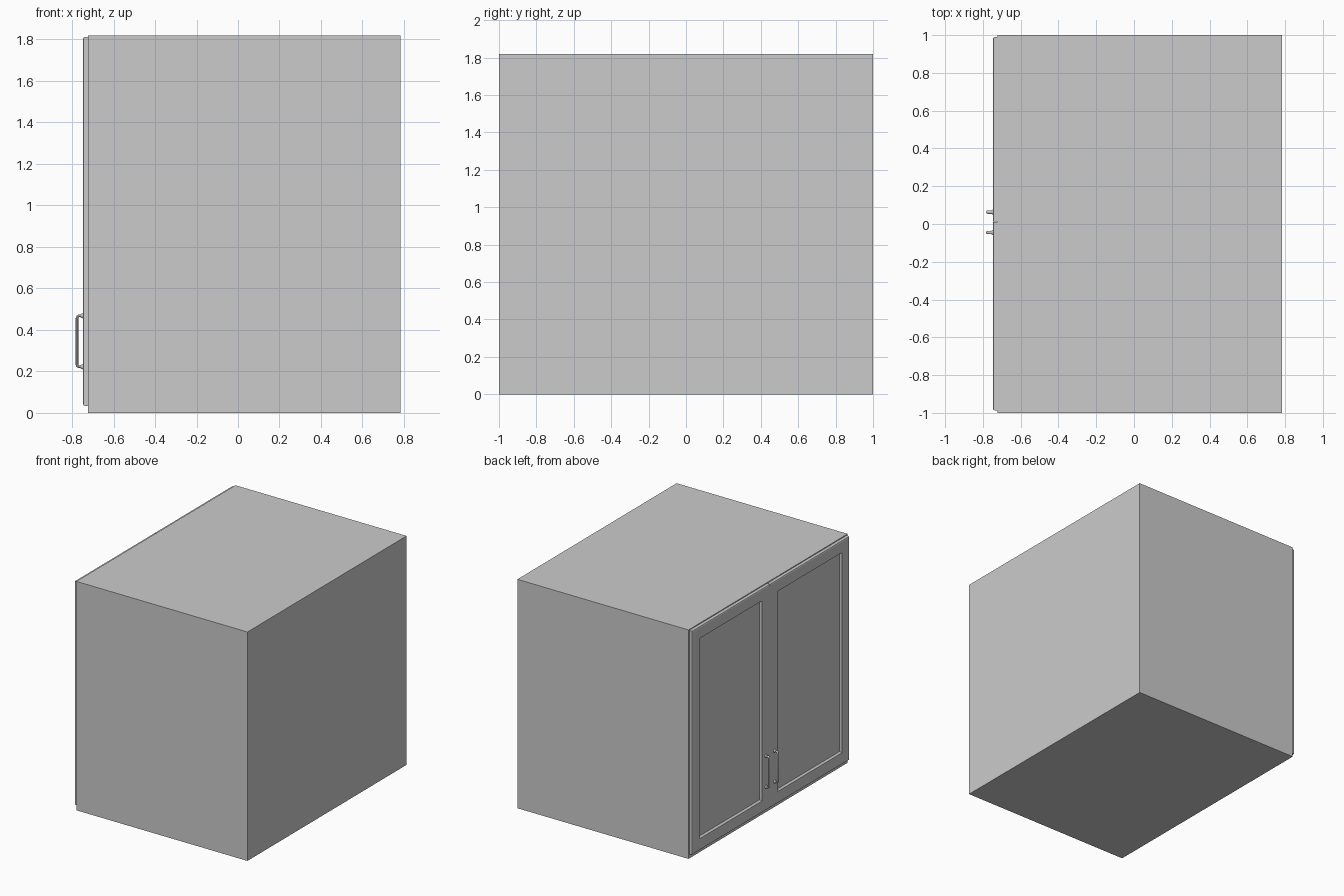
import bpy, bmesh, math
from mathutils import Matrix

if "Cube" in bpy.data.objects:
    bpy.data.objects.remove(bpy.data.objects["Cube"])

H = 1.82              # cabinet height
BODY_X = -0.722       # plane where the doors meet the cabinet
DOOR_X = -0.747       # front plane of the doors


def add_object(name, bm):
    bmesh.ops.recalc_face_normals(bm, faces=bm.faces[:])
    me = bpy.data.meshes.new(name)
    bm.to_mesh(me)
    bm.free()
    ob = bpy.data.objects.new(name, me)
    bpy.context.collection.objects.link(ob)
    return ob


# Cabinet body
bm = bmesh.new()
bmesh.ops.create_cube(bm, size=1)
bmesh.ops.scale(bm, vec=(0.783 - BODY_X, 2, H), verts=bm.verts)
bmesh.ops.translate(bm, vec=((0.783 + BODY_X) / 2, 0, H / 2), verts=bm.verts)
add_object("cabinet_body", bm)


def door(name, outer, inner, z0=0.033, z1=1.813):
    """Framed door from nested rings; the outer edge is chamfered, the meeting edge is square."""
    s = 1 if outer > inner else -1
    # x position, inset on outer/top/bottom sides, inset on meeting side
    rings = [(BODY_X, 0, 0), (DOOR_X + 0.010, 0, 0), (DOOR_X + 0.003, 0.003, 0),
             (DOOR_X, 0.010, 0), (DOOR_X, 0.094, 0.097), (DOOR_X + 0.015, 0.104, 0.107)]
    bm = bmesh.new()
    loops = []
    for x, a, b in rings:
        yo, yi = outer - s * a, inner + s * b
        loops.append([bm.verts.new((x, y, z)) for y, z in
                      ((yo, z0 + a), (yi, z0 + a), (yi, z1 - a), (yo, z1 - a))])
    for p, q in zip(loops, loops[1:]):
        for i in range(4):
            j = (i + 1) % 4
            bm.faces.new((p[i], p[j], q[j], q[i]))
    bm.faces.new(loops[0])
    bm.faces.new(loops[-1])
    add_object(name, bm)


# Two doors
door("left_door", 0.990, 0.014)
door("right_door", -0.987, 0.010)


def handle(name, y):
    """Rounded U-shaped pull swept with an oval section, with flared feet."""
    zb, zt, xo, r = 0.222, 0.468, -0.776, 0.012
    path = [(DOOR_X + 0.002, zb)]
    for cz, start in ((zb + r, -90), (zt - r, -180)):
        for k in range(5):
            a = math.radians(start - k * 22.5)
            path.append((xo + r + r * math.cos(a), cz + r * math.sin(a)))
    path.append((DOOR_X + 0.002, zt))
    bm = bmesh.new()
    n, loops = 12, []
    for i, (x, z) in enumerate(path):
        p, q = path[max(i - 1, 0)], path[min(i + 1, len(path) - 1)]
        length = math.hypot(q[0] - p[0], q[1] - p[1])
        nx, nz = -(q[1] - p[1]) / length, (q[0] - p[0]) / length
        ring = []
        for k in range(n):
            t = 2 * math.pi * k / n
            u, v = 0.0065 * math.cos(t), 0.009 * math.sin(t)
            ring.append(bm.verts.new((x + nx * u, y + v, z + nz * u)))
        loops.append(ring)
    for p, q in zip(loops, loops[1:]):
        for k in range(n):
            bm.faces.new((p[k], p[(k + 1) % n], q[(k + 1) % n], q[k]))
    bm.faces.new(loops[0])
    bm.faces.new(loops[-1])
    # Flared feet
    for z in (zb, zt):
        m = Matrix.Translation((DOOR_X - 0.005, y, z)) @ Matrix.Rotation(-math.pi / 2, 4, 'Y')
        bmesh.ops.create_cone(bm, cap_ends=True, segments=16, radius1=0.014,
                              radius2=0.008, depth=0.012, matrix=m)
    ob = add_object(name, bm)
    bpy.ops.object.select_all(action='DESELECT')
    ob.select_set(True)
    bpy.context.view_layer.objects.active = ob
    bpy.ops.object.shade_smooth_by_angle(angle=math.radians(35))


# Door handles either side of the meeting line
handle("left_handle", 0.063)
handle("right_handle", -0.045)
